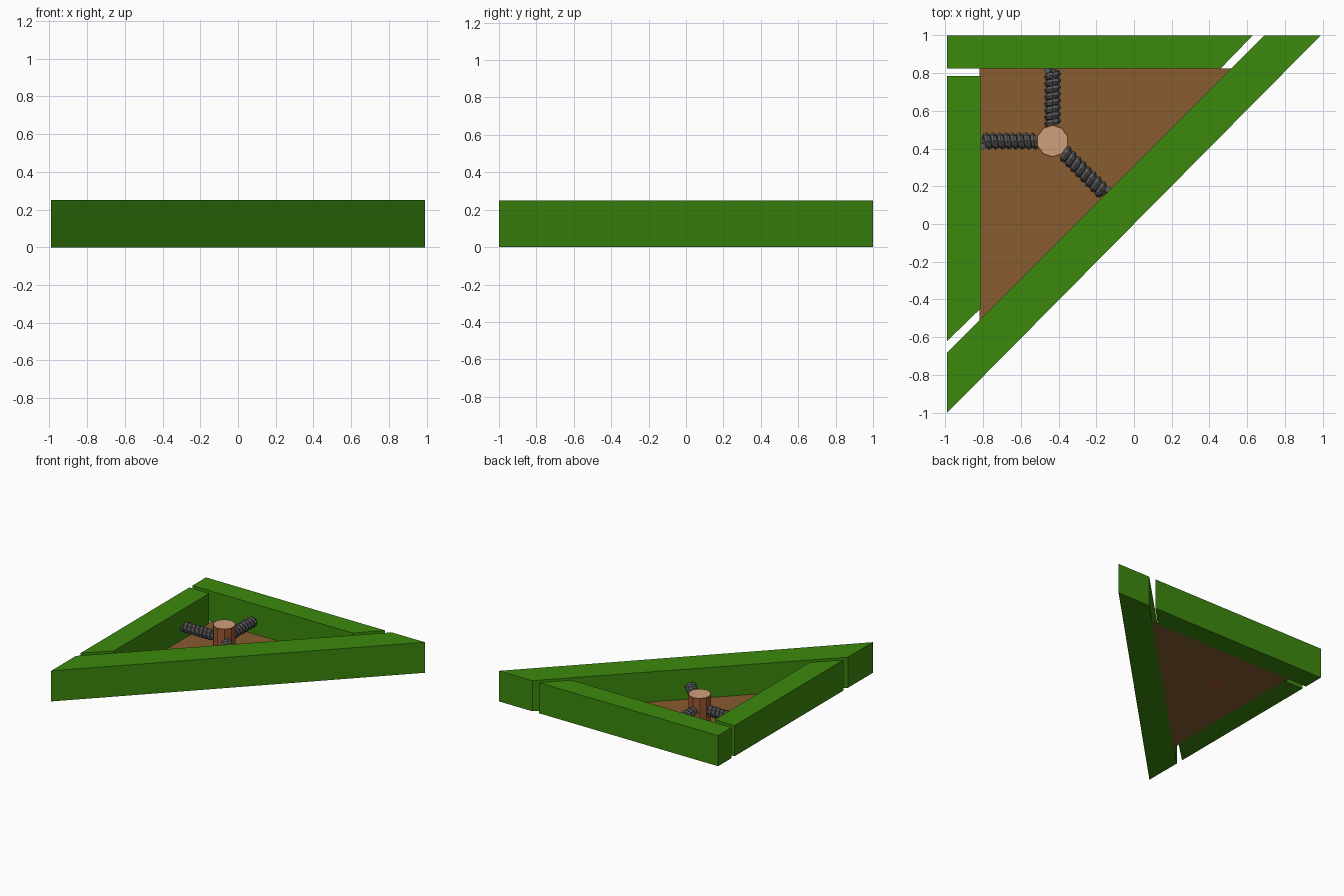
import bpy, bmesh, math
from mathutils import Vector, Matrix

if "Cube" in bpy.data.objects:
    bpy.data.objects.remove(bpy.data.objects["Cube"])


def material(name, rgb):
    m = bpy.data.materials.new(name)
    m.diffuse_color = (*rgb, 1)
    m.use_nodes = True
    m.node_tree.nodes["Principled BSDF"].inputs["Base Color"].default_value = m.diffuse_color
    return m


GREEN = material("green", (0.045, 0.25, 0.004))
BROWN = material("floor brown", (0.25, 0.108, 0.03))
COPPER = material("copper brown", (0.33, 0.095, 0.03))
TAN = material("light tan", (0.62, 0.35, 0.2))
GREY = material("dark grey", (0.105, 0.105, 0.11))


def finish(name, bm, mats):
    bmesh.ops.recalc_face_normals(bm, faces=bm.faces)
    me = bpy.data.meshes.new(name)
    bm.to_mesh(me)
    bm.free()
    for m in mats:
        me.materials.append(m)
    ob = bpy.data.objects.new(name, me)
    bpy.context.collection.objects.link(ob)
    return ob


def prism(name, outline, z0, z1, mat):
    bm = bmesh.new()
    f = bm.faces.new([bm.verts.new((x, y, z0)) for x, y in outline])
    top = bmesh.ops.extrude_face_region(bm, geom=[f], use_keep_orig=True)
    for v in top["geom"]:
        if isinstance(v, bmesh.types.BMVert):
            v.co.z = z1
    return finish(name, bm, [mat])


# Walls around the triangular tray
prism("diagonal_wall", [(-.99, -1), (.99, 1), (.69, 1), (-.99, -.68)], 0, .25, GREEN)
prism("back_wall", [(-.99, 1), (-.99, .825), (.46, .825), (.63, 1)], 0, .25, GREEN)
prism("left_wall", [(-.99, -.62), (-.81, -.445), (-.81, .785), (-.99, .785)], 0, .25, GREEN)

# Floor plate
prism("floor", [(-.82, .825), (-.82, -.51), (.515, .825)], 0, .004, BROWN)

# Central post with a lighter cap
HUB = Vector((-.432, .44, 0))
bm = bmesh.new()
bmesh.ops.create_cone(bm, cap_ends=True, segments=10, radius1=.086, radius2=.086,
                      depth=.23, matrix=Matrix.Translation(HUB + Vector((0, 0, .115))))
bm.normal_update()
cap = [f for f in bm.faces if f.normal.z > .9]
bmesh.ops.inset_region(bm, faces=cap, thickness=.006)
for f in cap:
    f.material_index = 1
finish("post", bm, [COPPER, TAN])


# Coil springs between the post and each wall
def spring(name, angle, start, end, turns, steps=8, sides=6):
    pitch = (end - start) / turns
    wire = .5 * pitch
    coil = .046 - wire
    bm = bmesh.new()
    rings = []
    for i in range(int(turns * steps) + 1):
        a = math.tau * i / steps
        radial = Vector((0, math.cos(a), math.sin(a)))
        c = Vector((start + pitch * i / steps, 0, 0)) + radial * coil
        rings.append([bm.verts.new(c + radial * wire * math.cos(math.tau * k / sides)
                                   + Vector((wire * math.sin(math.tau * k / sides), 0, 0)))
                      for k in range(sides)])
    for p, q in zip(rings, rings[1:]):
        for k in range(sides):
            n = (k + 1) % sides
            bm.faces.new((p[k], p[n], q[n], q[k]))
    bm.faces.new(rings[0])
    bm.faces.new(rings[-1])
    ob = finish(name, bm, [GREY])
    ob.matrix_world = (Matrix.Translation(HUB + Vector((0, 0, .114)))
                       @ Matrix.Rotation(math.radians(angle), 4, 'Z'))


spring("back_spring", 90, .09, .375, 8)
spring("left_spring", 180, .09, .37, 8)
spring("diagonal_spring", -45, .09, .39, 8)
